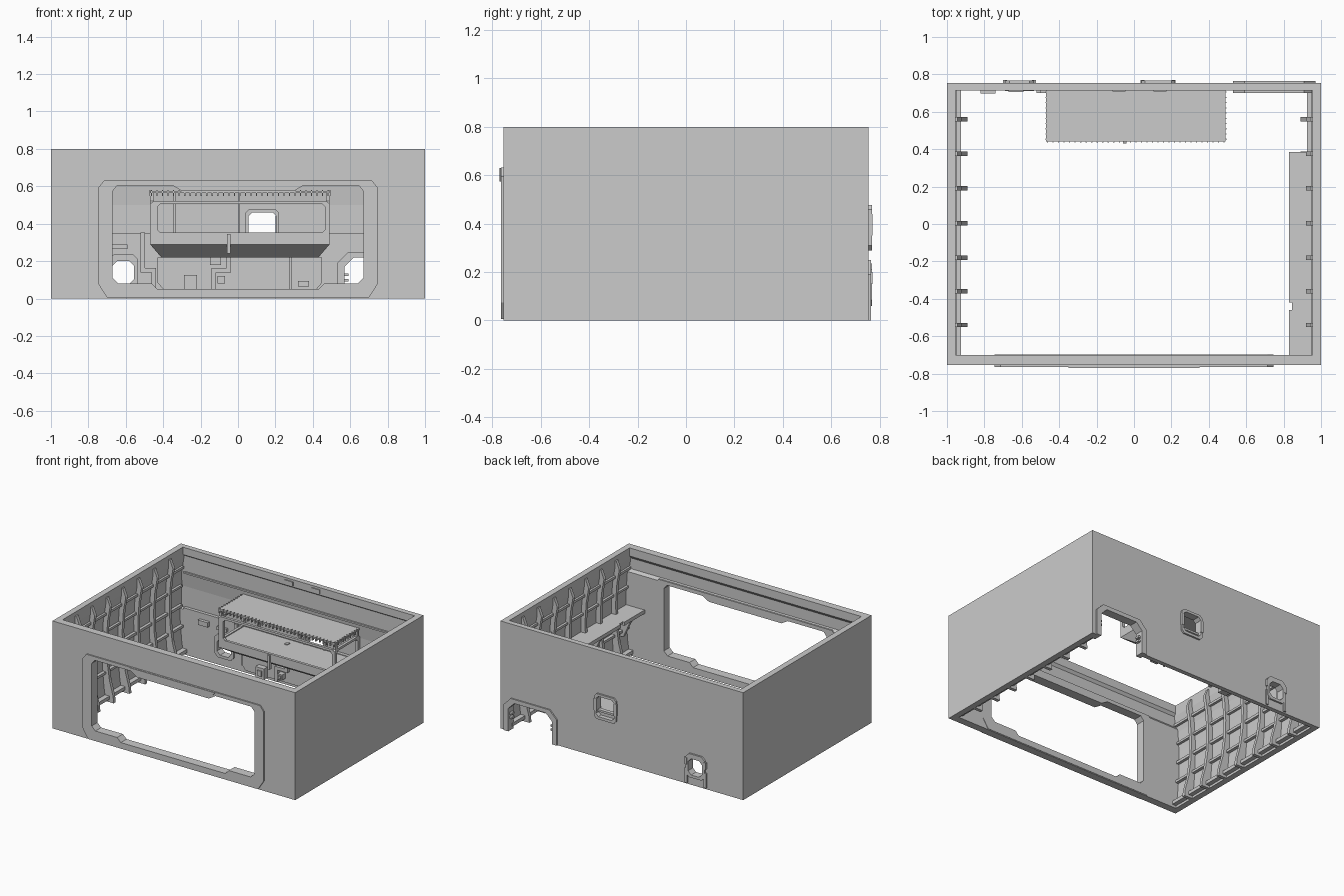
import bpy, bmesh
from math import pi

if "Cube" in bpy.data.objects:
    bpy.data.objects.remove(bpy.data.objects["Cube"])


def finish(bm, name):
    bmesh.ops.recalc_face_normals(bm, faces=bm.faces[:])
    me = bpy.data.meshes.new(name)
    bm.to_mesh(me)
    bm.free()
    ob = bpy.data.objects.new(name, me)
    bpy.context.collection.objects.link(ob)
    return ob


def place(axis, t, p):
    return (t, p[0], p[1]) if axis == 'x' else (p[0], t, p[1])


def prism(name, pts, axis, a, b):
    """Extrude a profile along x (profile is y,z) or y (profile is x,z)."""
    bm = bmesh.new()
    r = [[bm.verts.new(place(axis, t, p)) for p in pts] for t in (a, b)]
    n = len(pts)
    bm.faces.new(r[0])
    bm.faces.new(r[1])
    for i in range(n):
        j = (i + 1) % n
        bm.faces.new((r[0][i], r[0][j], r[1][j], r[1][i]))
    return finish(bm, name)


def ring(name, outer, inner, axis, a, b, closed=True):
    """Flat frame between two outlines with equal point counts."""
    bm = bmesh.new()
    L = [[bm.verts.new(place(axis, t, p)) for p in o] for o in (outer, inner) for t in (a, b)]
    n = len(outer)
    for i in range(n if closed else n - 1):
        j = (i + 1) % n
        for p, q in ((0, 1), (1, 3), (3, 2), (2, 0)):
            bm.faces.new((L[p][i], L[p][j], L[q][j], L[q][i]))
    if not closed:
        for i in (0, n - 1):
            bm.faces.new((L[0][i], L[1][i], L[3][i], L[2][i]))
    return finish(bm, name)


def box(name, x0, x1, y0, y1, z0, z1):
    return prism(name, [(x0, z0), (x1, z0), (x1, z1), (x0, z1)], 'y', y0, y1)


def octagon(x0, x1, z0, z1, c):
    return [(x0 + c, z0), (x1 - c, z0), (x1, z0 + c), (x1, z1 - c),
            (x1 - c, z1), (x0 + c, z1), (x0, z1 - c), (x0, z0 + c)]


def cut(ob, pts, y0, y1):
    c = prism("cutter", pts, 'y', y0, y1)
    m = ob.modifiers.new("cut", 'BOOLEAN')
    m.object, m.operation, m.solver = c, 'DIFFERENCE', 'EXACT'
    bpy.context.view_layer.objects.active = ob
    bpy.ops.object.modifier_apply(modifier="cut")
    bpy.data.objects.remove(c)


def path(name, pts, y, w, d):
    """Square conduit of axis-aligned runs on the back wall."""
    for (x0, z0), (x1, z1) in zip(pts, pts[1:]):
        box(name, min(x0, x1) - w, max(x0, x1) + w, y - d, y, min(z0, z1) - w, max(z0, z1) + w)


# Front wall with the wide bay opening
def mirrored(half):
    return half + [(-x, z) for x, z in reversed(half)]


opening = mirrored([(.43, .05), (.46, .08), (.64, .08), (.67, .11), (.67, .575),
                    (.645, .605), (.35, .605), (.3, .575)])
outline = mirrored([(.43, .005), (.46, .005), (.70, .005), (.745, .075), (.745, .595),
                    (.715, .632), (.35, .632), (.3, .632)])
front = prism("front_wall", [(-.755, 0), (-.755, .8), (-.70, .8), (-.70, .74), (-.715, .72),
                             (-.715, .64), (-.70, .62), (-.70, 0)], 'x', -1, 1)
cut(front, opening, -.9, -.6)
ring("bay_frame", outline, opening, 'y', -.765, -.75)
ring("bay_inner_frame", outline, opening, 'y', -.72, -.697)
prism("bay_top_lip", [(-.35, .63), (-.3, .575), (.3, .575), (.35, .63)], 'y', -.77, -.75)

# Back wall with its stepped inner face and three openings
back = prism("back_wall", [(.755, 0), (.755, .8), (.715, .8), (.715, .745), (.728, .735),
                           (.728, .61), (.74, .5), (.74, .345), (.722, .335), (.722, 0)], 'x', -1, 1)
gate_in = [(.57, -.01), (.57, .17), (.62, .22), (.88, .22), (.93, .17), (.93, -.01)]
gate_out = [(.53, 0), (.53, .19), (.59, .25), (.91, .25), (.97, .19), (.97, 0)]
door = octagon(-.67, -.555, .08, .2, .025)
window = octagon(.055, .205, .31, .46, .02)
cut(back, gate_in, .6, .9)
cut(back, door, .6, .9)
cut(back, window, .6, .9)
gate_in[0], gate_in[-1] = (.57, 0), (.93, 0)
ring("gate_frame", gate_out, gate_in, 'y', .70, .765, closed=False)
ring("door_frame", octagon(-.69, -.535, .06, .235, .025), door, 'y', .71, .768)
ring("window_frame", octagon(.04, .22, .29, .478, .02), window, 'y', .71, .768)
for x in (-.70, -.545):
    box("door_leg", x, x + .02, .75, .765, .01, .12)
    box("door_hinge", x, x + .02, .75, .77, .15, .2)
for x in (.035, .20):
    box("window_latch", x, x + .022, .75, .77, .35, .44)
for z in (.14, .17):
    box("gate_latch", .57, .59, .72, .75, z - .05, z - .035)
    box("gate_latch", .91, .93, .72, .75, z - .05, z - .035)

# Side walls: concave inner skin, curved ribs and long rails
Y = [-.54, -.36, -.18, .005, .19, .375, .56]
skin = [(.955, 0), (.97, .1), (.982, .25), (.984, .45), (.975, .6), (.955, .72), (.955, .8)]
rib_edge = [(.89, 0), (.895, .05), (.925, .16), (.945, .3), (.95, .45), (.94, .6), (.92, .71), (.945, .77)]
for s, side in ((-1, "left"), (1, "right")):
    prof = [(s * 1, 0)] + [(s * x, z) for x, z in skin] + [(s * 1, .8)]
    prism(side + "_wall", prof, 'y', -.745, .745)
    for y in Y:
        p = [(s * .99, 0)] + [(s * x, z) for x, z in rib_edge] + [(s * .99, .77)]
        prism(side + "_rib", p, 'y', y - .012, y + .012)
    for x, z, h in ((.925, .02, .025), (.955, .2, .018), (.962, .35, .02), (.962, .5, .016), (.95, .64, .018)):
        box(side + "_rail", min(s * x, s * .99), max(s * x, s * .99), -.71, .72, z, z + h)

# Right shelf with edge notch and under-brackets
box("right_shelf", .845, .97, -.7, .385, .355, .37)
box("shelf_edge", .83, .845, -.7, -.46, .345, .372)
box("shelf_edge", .83, .845, -.42, .385, .345, .372)
for y in (-.63, -.27, .1, .36):
    prism("shelf_bracket", [(.85, .355), (.975, .355), (.975, .17), (.95, .17), (.9, .28)],
          'y', y - .012, y + .012)

# Hanging booth on the back wall: sloped base
x0, x1, y0 = -.47, .49, .44
bm = bmesh.new()
base = []
for z, i, ya in ((.345, 0, y0), (.29, 0, y0), (.22, .06, .55)):
    base.append([bm.verts.new(v) for v in ((x0 + i, ya, z), (x1 - i, ya, z), (x1 - i, .735, z), (x0 + i, .735, z))])
bm.faces.new(base[0])
bm.faces.new(base[2])
for a, b in zip(base, base[1:]):
    for i in range(4):
        j = (i + 1) % 4
        bm.faces.new((a[i], a[j], b[j], b[i]))
finish(bm, "booth_base")

# Booth window frames, posts and roof with comb edging
ring("booth_front_frame", octagon(x0, x1, .335, .522, .02), octagon(x0 + .04, x1 - .025, .352, .505, .015),
     'y', y0, y0 + .02)
for x in (x0, x1 - .02):
    ring("booth_side_frame", octagon(y0, .735, .335, .522, .01), octagon(y0 + .025, .71, .352, .505, .015),
         'x', x, x + .02)
    for y in (y0 + .01, .7):
        box("booth_post", x, x + .02, y, y + .02, .51, .57)
for x in (-.34, .005):
    box("booth_inner_post", x - .006, x + .006, .715, .745, .34, .57)
box("booth_roof", x0, x1, y0, .735, .563, .575)
for i in range(33):
    x = x0 + .005 + i * (x1 - x0 - .016) / 32
    box("roof_tooth", x, x + .006, y0 - .005, y0 + .012, .548, .58)
for i in range(10):
    y = y0 + .01 + i * .028
    for x in (x0 - .004, x1 - .008):
        box("roof_tooth", x, x + .012, y, y + .006, .548, .58)

# Equipment below the booth
prism("equipment_panel", [(-.43, .22), (-.43, .085), (-.40, .05), (.42, .05), (.45, .085), (.45, .22)],
      'y', .66, .73)
path("conduit", [(-.51, .34), (-.51, .15), (-.45, .15), (-.45, .07)], .725, .012, .025)
path("conduit", [(-.05, .34), (-.05, .15), (-.13, .15), (-.13, .06)], .665, .012, .03)
path("conduit", [(.28, .24), (.28, .055)], .665, .006, .02)
box("booth_face_conduit", -.06, -.04, .43, .45, .24, .345)
for x, z, w, h in ((-.255, .085, .035, .04), (-.09, .1, .02, .02), (-.12, .2, .03, .02), (.35, .08, .03, .015)):
    box("control_box", x - w, x + w, .62, .67, z - h, z + h)
    box("control_box_face", x - w / 2, x + w / 2, .612, .63, z - h / 2, z + h / 2)

# Wall fittings: upper lamps, left box and ledge rails
for x in (-.08, .14):
    box("lamp", x - .035, x + .035, .708, .72, .755, .785)
box("left_box", -.67, -.59, .705, .73, .265, .29)
box("corner_box", -.82, -.74, .698, .73, .265, .3)
box("upper_ledge", -.95, .95, .716, .74, .605, .617)
box("lower_ledge", -.95, .95, .716, .745, .335, .35)
